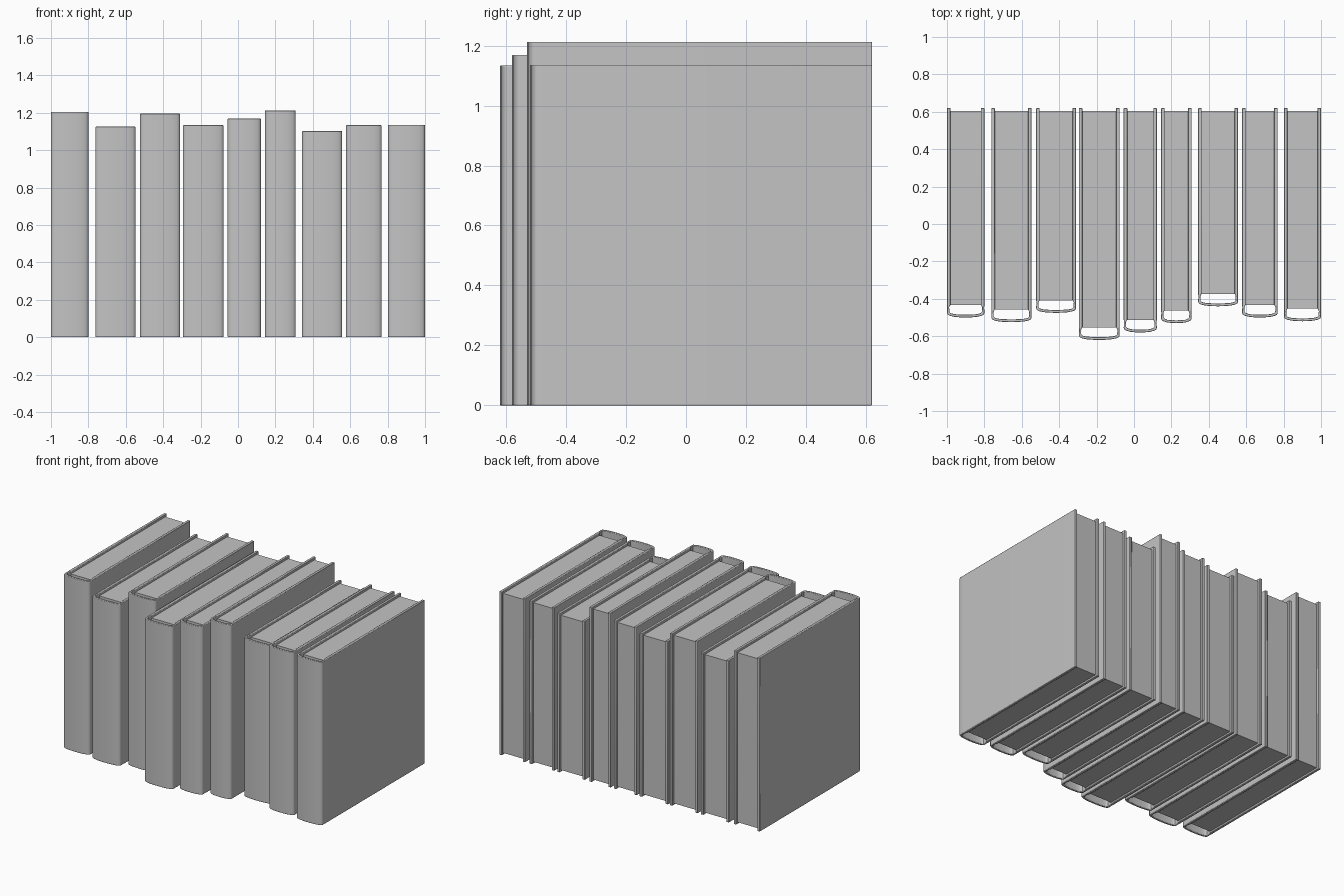
import bpy, bmesh, math

if "Cube" in bpy.data.objects:
    bpy.data.objects.remove(bpy.data.objects["Cube"])

BACK = 0.62      # fore-edge of the covers
BOARD = 0.019    # cover thickness
LIP = 0.016      # how far the covers overhang the pages

grey = bpy.data.materials.new("plain grey")
grey.diffuse_color = (0.55, 0.55, 0.55, 1)
grey.use_nodes = True
grey.node_tree.nodes["Principled BSDF"].inputs["Base Color"].default_value = grey.diffuse_color

# left x, right x, height, spine front y
BOOKS = [
    (-1.00, -0.80, 1.205, -0.50),
    (-0.763, -0.548, 1.125, -0.525),
    (-0.523, -0.31, 1.195, -0.475),
    (-0.295, -0.077, 1.133, -0.62),
    (-0.055, 0.122, 1.168, -0.58),
    (0.145, 0.308, 1.212, -0.53),
    (0.343, 0.556, 1.102, -0.44),
    (0.578, 0.768, 1.133, -0.50),
    (0.802, 1.00, 1.135, -0.52),
]


def finish(name, bm, angle):
    bmesh.ops.recalc_face_normals(bm, faces=bm.faces)
    mesh = bpy.data.meshes.new(name)
    bm.to_mesh(mesh)
    bm.free()
    mesh.materials.append(grey)
    ob = bpy.data.objects.new(name, mesh)
    bpy.context.collection.objects.link(ob)
    bpy.ops.object.select_all(action='DESELECT')
    ob.select_set(True)
    bpy.context.view_layer.objects.active = ob
    bpy.ops.object.shade_smooth_by_angle(angle=math.radians(angle))
    return ob


def cover(name, cx, hw, h, f):
    # half cross-section as (outer, inner) pairs, board edge to spine centre
    half = [
        ((hw, BACK), (hw - BOARD, BACK)),
        ((hw, f + 0.068), (hw - BOARD, f + 0.068)),
        ((hw - 0.001, f + 0.055), (hw - 0.012, f + 0.055)),
        ((hw, f + 0.024), (hw - 0.013, f + 0.03)),
        ((hw - 0.004, f + 0.015), (hw - 0.019, f + 0.024)),
        ((hw - 0.016, f + 0.009), (hw - 0.028, f + 0.021)),
        ((hw * 0.6, f + 0.0035), (hw * 0.6, f + 0.018)),
        ((hw * 0.3, f + 0.001), (hw * 0.3, f + 0.016)),
        ((0, f), (0, f + 0.015)),
    ]
    mirrored = [tuple((-x, y) for x, y in pair) for pair in reversed(half[:-1])]
    bm = bmesh.new()
    rows = [[bm.verts.new((cx + x, y, 0)) for x, y in pair] for pair in half + mirrored]
    faces = [bm.faces.new((a[0], b[0], b[1], a[1])) for a, b in zip(rows, rows[1:])]
    top = bmesh.ops.extrude_face_region(bm, geom=faces, use_keep_orig=True)["geom"]
    bmesh.ops.translate(bm, vec=(0, 0, h), verts=[v for v in top if isinstance(v, bmesh.types.BMVert)])
    ob = finish(name, bm, 40)
    # softened board edges
    bev = ob.modifiers.new("soft edges", 'BEVEL')
    bev.width = 0.003
    bev.segments = 2
    bev.limit_method = 'ANGLE'
    bev.angle_limit = math.radians(50)


def pages(name, cx, hw, h, f):
    x0, x1 = cx - hw + BOARD, cx + hw - BOARD
    y0, y1 = f + 0.067, BACK - LIP
    bm = bmesh.new()
    base = bm.faces.new([bm.verts.new((x, y, LIP * 0.75))
                         for x, y in ((x0, y0), (x1, y0), (x1, y1), (x0, y1))])
    top = bmesh.ops.extrude_face_region(bm, geom=[base], use_keep_orig=True)["geom"]
    bmesh.ops.translate(bm, vec=(0, 0, h - LIP * 1.75),
                        verts=[v for v in top if isinstance(v, bmesh.types.BMVert)])
    finish(name, bm, 30)


for i, (xa, xb, h, f) in enumerate(BOOKS, 1):
    cx, hw = (xa + xb) / 2, (xb - xa) / 2
    cover(f"book_cover_{i}", cx, hw, h, f)
    pages(f"book_pages_{i}", cx, hw, h, f)
